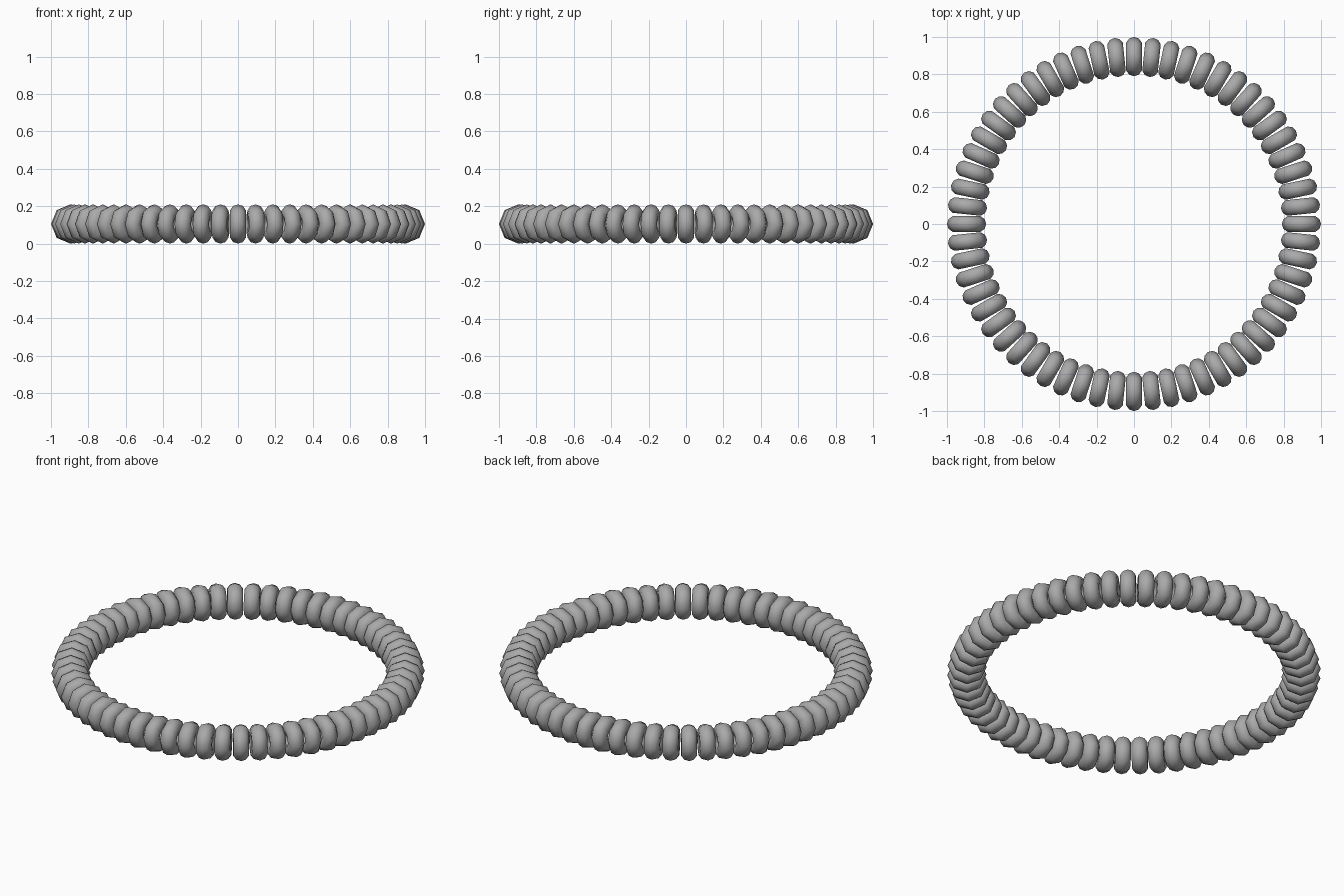
import bpy, bmesh, math
from mathutils import Matrix

cube = bpy.data.objects.get("Cube")
if cube:
    bpy.data.objects.remove(cube, do_unlink=True)

BEADS = 60          # beads around the ring
RING = 0.895        # ring radius to bead centres
MAJOR, MINOR = 0.061, 0.044
SIDES, TUBE = 8, 10

grey = bpy.data.materials.new("bead grey")
grey.use_nodes = True
colour = (0.4, 0.4, 0.4, 1)
grey.diffuse_color = colour
grey.node_tree.nodes["Principled BSDF"].inputs["Base Color"].default_value = colour


def bead_mesh():
    """Small eight-sided ring bead with its hole along y."""
    bm = bmesh.new()
    rows = []
    for i in range(SIDES):
        a = math.tau * i / SIDES
        row = []
        for j in range(TUBE):
            b = math.tau * j / TUBE
            r = MAJOR + MINOR * math.cos(b)
            row.append(bm.verts.new((r * math.cos(a), MINOR * math.sin(b), r * math.sin(a))))
        rows.append(row)
    for i in range(SIDES):
        this, after = rows[i], rows[(i + 1) % SIDES]
        for j in range(TUBE):
            k = (j + 1) % TUBE
            bm.faces.new((this[j], this[k], after[k], after[j]))
    bmesh.ops.recalc_face_normals(bm, faces=bm.faces)
    for face in bm.faces:
        face.smooth = True
    mesh = bpy.data.meshes.new("bead")
    bm.to_mesh(mesh)
    bm.free()
    mesh.materials.append(grey)
    return mesh


# Beads strung evenly in a circle, sharing one mesh
mesh = bead_mesh()
for n in range(BEADS):
    bead = bpy.data.objects.new(f"bead_{n + 1}", mesh)
    bead.matrix_world = (Matrix.Rotation(math.tau * n / BEADS, 4, "Z")
                         @ Matrix.Translation((RING, 0, MAJOR + MINOR)))
    bpy.context.collection.objects.link(bead)
